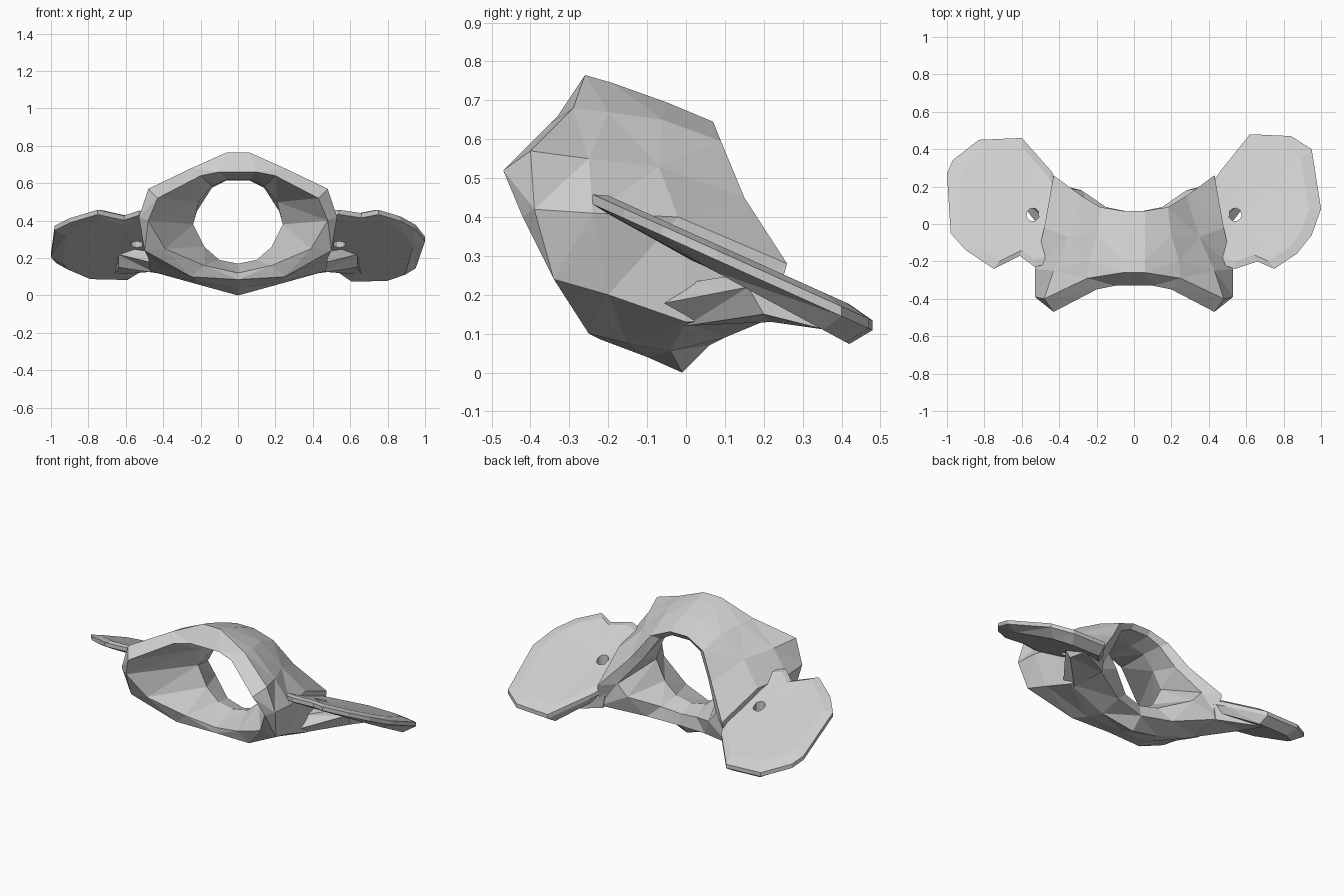
import bpy
import bmesh
from mathutils import Vector

default_cube = bpy.data.objects.get("Cube")
if default_cube:
    bpy.data.objects.remove(default_cube, do_unlink=True)

# Single bone colour
bone = bpy.data.materials.new("pale_grey_bone")
bone.use_nodes = True
bone.diffuse_color = (0.62, 0.62, 0.62, 1)
bone.node_tree.nodes["Principled BSDF"].inputs["Base Color"].default_value = bone.diffuse_color


def finish(name, bm):
    """Turn a bmesh into a flat-shaded, triangulated object."""
    bmesh.ops.remove_doubles(bm, verts=bm.verts, dist=0.0005)
    bmesh.ops.triangulate(bm, faces=bm.faces)
    bmesh.ops.recalc_face_normals(bm, faces=bm.faces)
    mesh = bpy.data.meshes.new(name)
    bm.to_mesh(mesh)
    bm.free()
    mesh.materials.append(bone)
    obj = bpy.data.objects.new(name, mesh)
    bpy.context.collection.objects.link(obj)
    return obj


def skin(bm, loops, closed=False):
    """Join neighbouring closed loops of points with quads."""
    rows = [[bm.verts.new(p) for p in loop] for loop in loops]
    pairs = list(zip(rows, rows[1:]))
    if closed:
        pairs.append((rows[-1], rows[0]))
    for a, b in pairs:
        n = len(a)
        for i in range(n):
            j = (i + 1) % n
            bm.faces.new((a[i], a[j], b[j], b[i]))


# Rails run from the top of the arch, round the +x side, to the bottom
rim_outer = [(.06, -.26, .765), (.25, -.29, .68), (.48, -.4, .57),
             (.53, -.39, .42), (.5, -.34, .24), (.25, -.25, .1), (0, -.22, .085)]
rim_inner = [(.1, -.33, .66), (.2, -.35, .64), (.43, -.47, .52),
             (.48, -.42, .4), (.39, -.34, .25), (.18, -.26, .16), (0, -.22, .12)]
throat = [(.06, -.1, .62), (.14, -.08, .585), (.21, -.08, .5),
          (.24, -.05, .38), (.18, -.05, .26), (.1, -.05, .19), (0, -.05, .17)]
back_inner = [(.06, .05, .615), (.14, .06, .575), (.22, .1, .45),
              (.34, .19, .29), (.28, .18, .22), (.12, .07, .16), (0, .05, .14)]
back_outer = [(.06, .07, .645), (.18, .09, .595), (.28, .15, .45),
              (.43, .26, .28), (.44, .22, .14), (.2, .1, .09), (0, .06, .07)]
flank = [(.06, -.05, .695), (.2, -.06, .65), (.35, -.07, .53),
         (.48, -.02, .4), (.47, 0, .13), (.2, -.04, .055), (0, -.01, 0)]
rim_back = [(.06, -.19, .745), (.24, -.2, .67), (.43, -.25, .55),
            (.53, -.24, .41), (.48, -.2, .2), (.22, -.15, .075), (0, -.1, .04)]


def mirrored_loop(rail):
    left = [Vector(p) for p in rail]
    right = [Vector((-p.x, p.y, p.z)) for p in reversed(left) if p.x > 0]
    return left + right


ring = bmesh.new()
skin(ring, [mirrored_loop(r) for r in
            (rim_outer, rim_inner, throat, back_inner, back_outer, flank, rim_back)],
     closed=True)
finish("central_ring", ring)


# Side wings: sloping blades, thin at the rim, thicker beneath toward the back
def wing(name, side, outline):
    hole = Vector((.54, .05))

    def place(p, lift, taper=0):
        return Vector((side * p.x, p.y, .345 - .45 * p.y + lift - taper * p.y))

    edge = [Vector(p) for p in outline]
    shoulder = [hole.lerp(p, .86) for p in edge]
    inner = [hole + (p - hole).normalized() * .035 for p in edge]
    loops = [[place(p, lift, taper) for p in pts] for pts, lift, taper in
             ((edge, .005, 0), (shoulder, .02, 0), (inner, .01, 0),
              (inner, -.05, 0), (shoulder, -.045, .09), (edge, -.02, 0))]
    bm = bmesh.new()
    skin(bm, loops, closed=True)
    finish(name, bm)


wing("left_wing", 1, [(.38, .16), (.46, .28), (.62, .48), (.84, .47), (.95, .4),
                      (1, .08), (.95, -.06), (.87, -.16), (.75, -.24),
                      (.66, -.2), (.54, -.24), (.42, -.2), (.4, -.02)])
wing("right_wing", -1, [(.38, .16), (.44, .28), (.6, .46), (.83, .45), (.97, .34),
                        (1, .27), (.98, -.05), (.9, -.14), (.75, -.24),
                        (.61, -.17), (.53, -.23), (.42, -.2), (.4, -.02)])


# Sloping buttresses tie the lower ring to the underside of each wing
def buttress(name, side):
    bm = bmesh.new()
    root = [(.44, -.1, .17), (.44, 0, .23), (.4, .22, .25), (.42, .22, .13), (.44, 0, .12)]
    tip = [(.64, .16, .22), (.64, .18, .26), (.66, .36, .17), (.66, .36, .11), (.64, .2, .15)]
    skin(bm, [[(side * x, y, z) for x, y, z in loop] for loop in (root, tip)])
    bmesh.ops.holes_fill(bm, edges=bm.edges)
    finish(name, bm)


buttress("left_buttress", 1)
buttress("right_buttress", -1)
